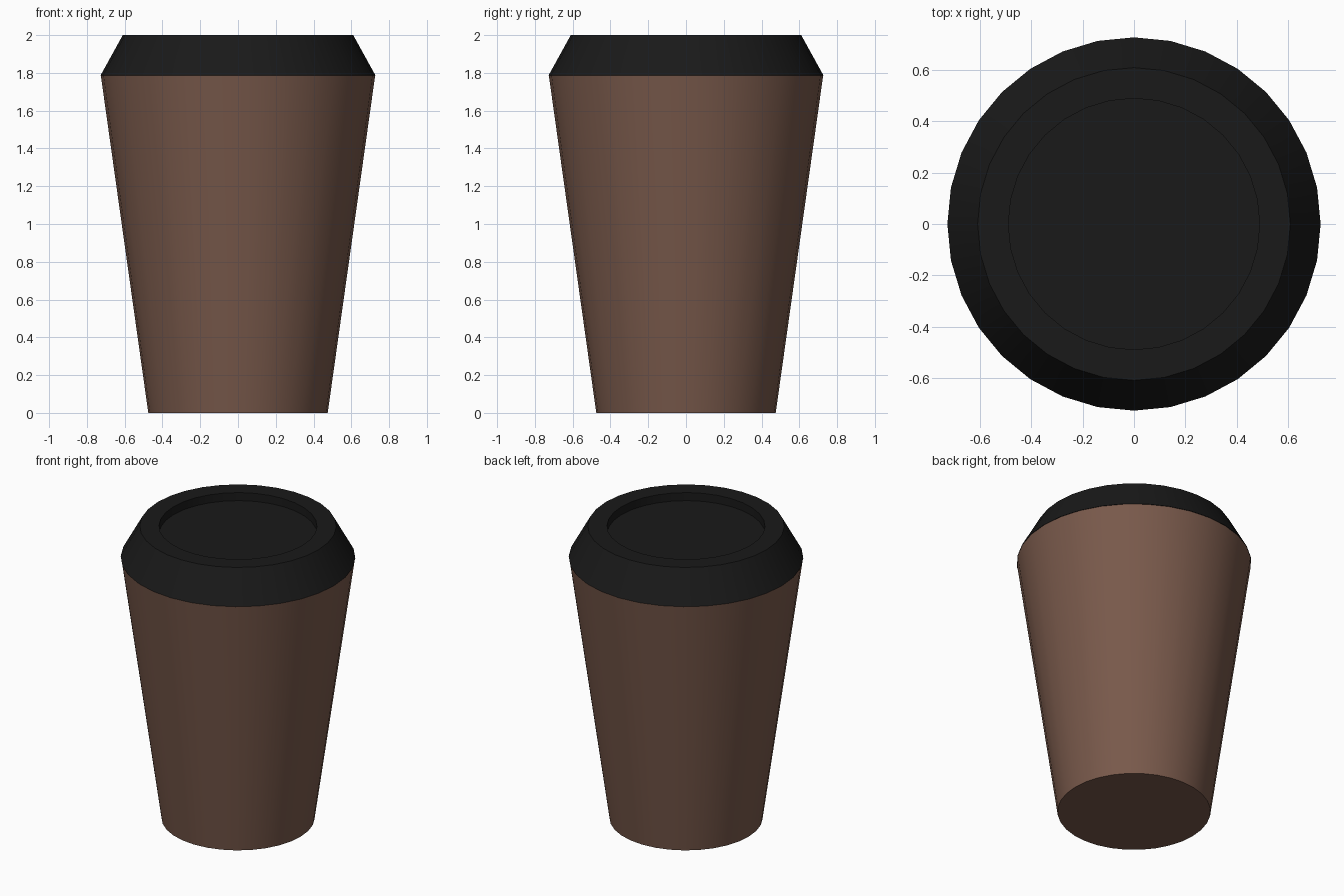
import bpy, bmesh, math

if "Cube" in bpy.data.objects:
    bpy.data.objects.remove(bpy.data.objects["Cube"])

SIDES = 32


def lathe(name, profile, colour):
    """Revolve (radius, z) points around z; a radius of 0 closes to a point."""
    bm = bmesh.new()
    verts = [bm.verts.new((r, 0, z)) for r, z in profile]
    edges = [bm.edges.new(pair) for pair in zip(verts, verts[1:])]
    bmesh.ops.spin(bm, geom=verts + edges, cent=(0, 0, 0), axis=(0, 0, 1),
                   angle=math.tau, steps=SIDES, use_merge=True)
    bmesh.ops.remove_doubles(bm, verts=bm.verts, dist=1e-4)
    bmesh.ops.recalc_face_normals(bm, faces=bm.faces)
    mesh = bpy.data.meshes.new(name)
    bm.to_mesh(mesh)
    bm.free()

    obj = bpy.data.objects.new(name, mesh)
    bpy.context.collection.objects.link(obj)
    mat = bpy.data.materials.new(name + "_colour")
    mat.diffuse_color = (*colour, 1)
    mat.use_nodes = True
    mat.node_tree.nodes["Principled BSDF"].inputs["Base Color"].default_value = mat.diffuse_color
    mesh.materials.append(mat)

    bpy.ops.object.select_all(action='DESELECT')
    obj.select_set(True)
    bpy.context.view_layer.objects.active = obj
    bpy.ops.object.shade_smooth_by_angle(angle=math.radians(30))
    return obj


# Tapered paper cup, closed at both ends
lathe("cup_body", [(0, 0), (0.475, 0), (0.726, 1.785), (0, 1.785)],
      (0.19, 0.10, 0.07))

# Bevelled lid with a shallow recess in the top
lathe("lid", [(0, 1.786), (0.728, 1.786), (0.61, 2.0), (0.49, 2.0),
              (0.49, 1.945), (0, 1.945)],
      (0.01, 0.01, 0.01))
